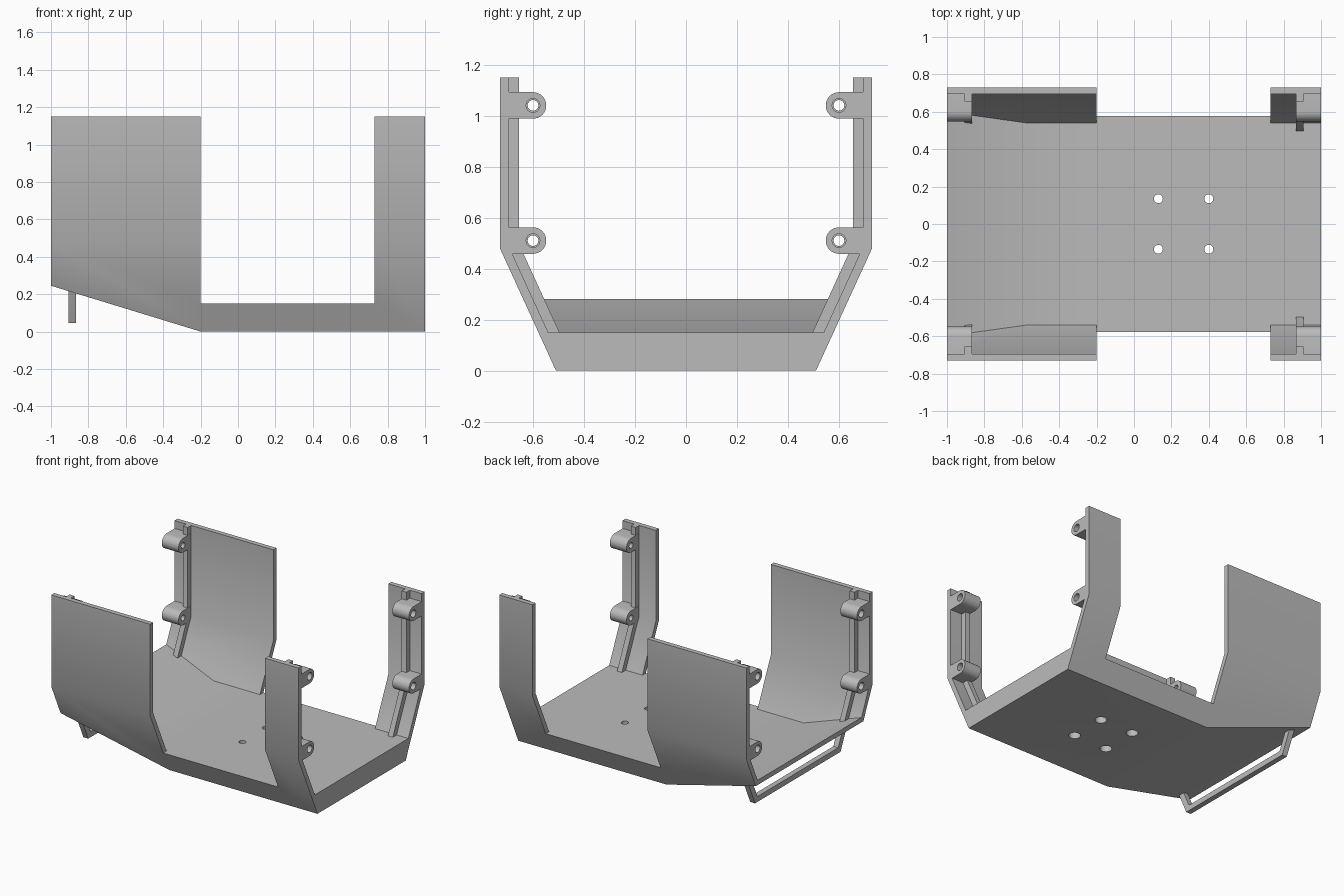
import bpy, bmesh, math
from mathutils import Vector

if "Cube" in bpy.data.objects:
    bpy.data.objects.remove(bpy.data.objects["Cube"])

grey = bpy.data.materials.new("light grey plastic")
grey.use_nodes = True
COLOUR = (0.5, 0.5, 0.5, 1)
grey.diffuse_color = COLOUR
grey.node_tree.nodes["Principled BSDF"].inputs["Base Color"].default_value = COLOUR

TOP, BEND, FLOOR = 1.15, 0.48, 0.15
SIDE, BASE = 0.73, 0.51
LEAN = (SIDE - BASE) / BEND
SLOPE = 0.245 / 0.8


def prism(name, outline, x0, x1, cut=None):
    """Extrude a (y, z) outline along x; cut keeps what lies above the ramp through (x, z)."""
    bm = bmesh.new()
    face = bm.faces.new([bm.verts.new((x0, y, z)) for y, z in outline])
    ext = bmesh.ops.extrude_face_region(bm, geom=[face])
    moved = [g for g in ext["geom"] if isinstance(g, bmesh.types.BMVert)]
    bmesh.ops.translate(bm, verts=moved, vec=(x1 - x0, 0, 0))
    if cut:
        res = bmesh.ops.bisect_plane(
            bm, geom=bm.verts[:] + bm.edges[:] + bm.faces[:],
            plane_co=(cut[0], 0, cut[1]), plane_no=(SLOPE, 0, 1), clear_inner=True)
        edges = [g for g in res["geom_cut"] if isinstance(g, bmesh.types.BMEdge)]
        bmesh.ops.holes_fill(bm, edges=edges)
    bmesh.ops.recalc_face_normals(bm, faces=bm.faces)
    mesh = bpy.data.meshes.new(name)
    bm.to_mesh(mesh)
    bm.free()
    mesh.materials.append(grey)
    obj = bpy.data.objects.new(name, mesh)
    bpy.context.collection.objects.link(obj)
    return obj


def circle(y, z, r, n=24):
    return [(y + r * math.cos(math.tau * i / n), z + r * math.sin(math.tau * i / n))
            for i in range(n)]


def subtract(obj, cutters):
    """Cut each helper out of obj, then discard the helpers."""
    for cutter in cutters:
        mod = obj.modifiers.new("cut", 'BOOLEAN')
        mod.operation, mod.solver, mod.object = 'DIFFERENCE', 'EXACT', cutter
        bpy.context.view_layer.update()
        graph = bpy.context.evaluated_depsgraph_get()
        mesh = bpy.data.meshes.new_from_object(obj.evaluated_get(graph))
        obj.modifiers.clear()
        obj.data = mesh
        bpy.data.objects.remove(cutter)


def smooth(obj):
    obj.data.shade_smooth()
    obj.data.set_sharp_from_angle(angle=math.radians(30))


def mirrored(half):
    return half + [(-y, z) for y, z in reversed(half)]


def wall_y(z, inset):
    """Half width of the leaning side at height z, moved inwards by a thickness."""
    return BASE + LEAN * z - inset * math.hypot(1, LEAN)


def bend_z(inset):
    return (SIDE - inset - wall_y(0, inset)) / LEAN


def half_section(inset, bottom, top):
    return [(SIDE - inset, top), (SIDE - inset, bend_z(inset)), (wall_y(bottom, inset), bottom)]


def vertical_hole(x, y, r, z0, z1):
    obj = prism("hole_cutter", circle(0, 0, r), 0, z1 - z0)
    # stand the x axis of the prism upright
    for v in obj.data.vertices:
        a, b, c = v.co
        v.co = Vector((x - c, y + b, z0 + a))
    return obj


# Tray shell: outer body minus cavity, side openings and mounting holes
shell = prism("tray_shell", mirrored(half_section(0, 0, TOP)), -1, 1, cut=(-0.2, 0))
cavity = prism("cavity_cutter", mirrored(half_section(0.035, FLOOR, 1.4)),
               -1.1, 1.1, cut=(-0.575, FLOOR))
opening = prism("opening_cutter", [(-1, FLOOR), (1, FLOOR), (1, 1.5), (-1, 1.5)], -0.2, 0.73)
holes = []
for hx in (0.13, 0.4):
    for hy in (-0.135, 0.135):
        holes.append(vertical_hole(hx, hy, 0.024, -0.1, 0.3))
        holes.append(vertical_hole(hx, hy, 0.04, -0.1, 0.08))
subtract(shell, [cavity, opening] + holes)
smooth(shell)

# U-shaped ribs that line both ends, and the screw bosses on them
for end, s in (("left", 1), ("right", -1)):
    outer = half_section(0.033, 0.045, TOP)
    inner = half_section(0.075, 0.085, TOP)
    outline = outer + [(-y, z) for y, z in reversed(outer)]
    outline += [(-y, z) for y, z in inner] + inner[::-1]
    smooth(prism(f"{end}_rib", outline, s * 0.866, s * 0.905))
    for side, t in (("back", 1), ("front", -1)):
        for level, z in (("upper", 1.04), ("lower", 0.51)):
            arc = [(t * (0.6 - 0.052 * math.sin(math.pi * i / 16)),
                    z + 0.052 * math.cos(math.pi * i / 16)) for i in range(17)]
            tab = [(t * 0.698, z - 0.052), (t * 0.698, z + 0.052)]
            boss = prism(f"{end}_{side}_{level}_boss", arc + tab, s * 0.865, s)
            subtract(boss, [
                prism("bore_cutter", circle(t * 0.6, z, 0.021), s * 0.8, s * 1.1),
                prism("bore_cutter", circle(t * 0.6, z, 0.027), s * 0.94, s * 1.1)])
            smooth(boss)
